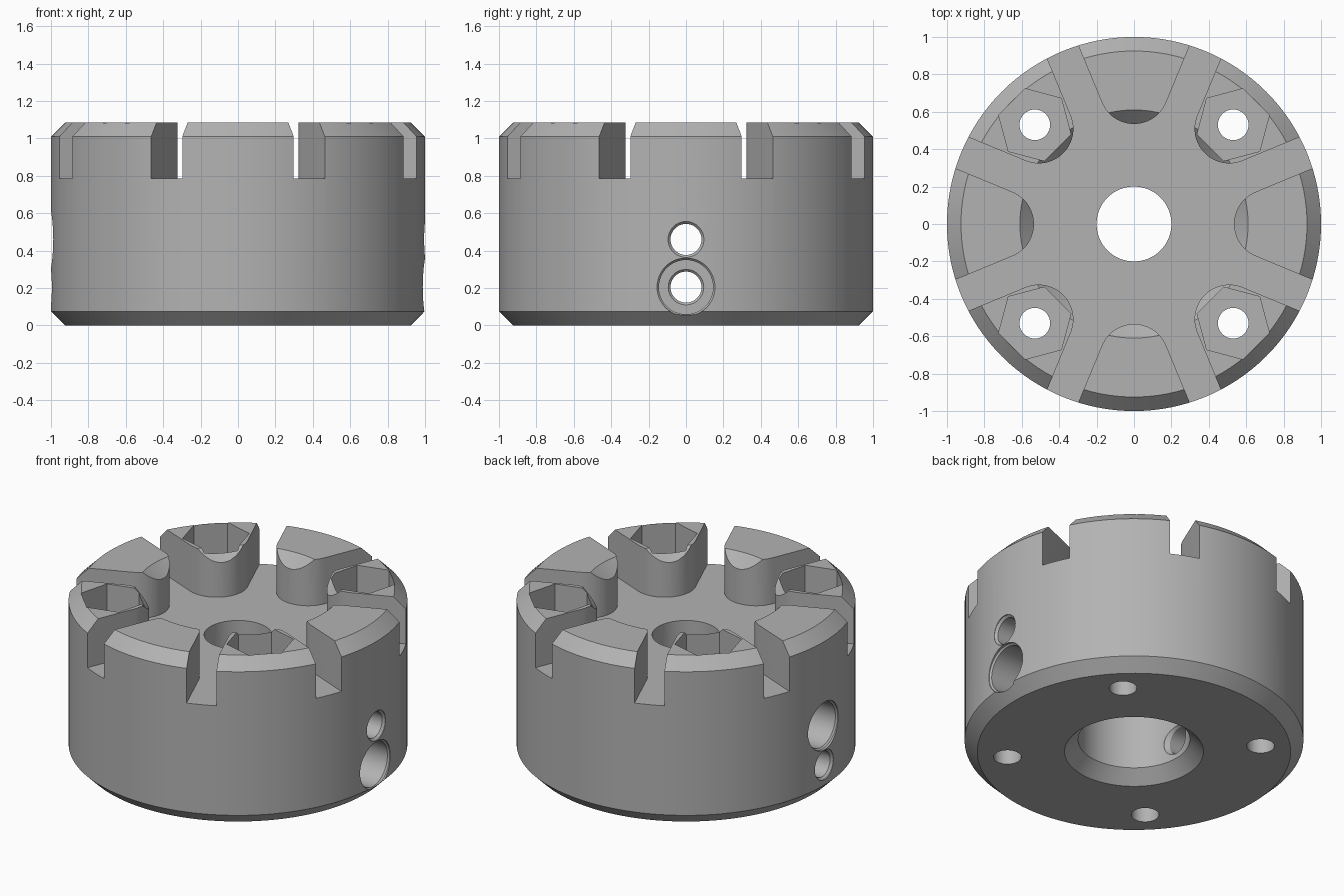
import bpy, bmesh
from math import sin, cos, pi, radians
from mathutils import Matrix, Vector

cube = bpy.data.objects.get("Cube")
if cube:
    bpy.data.objects.remove(cube, do_unlink=True)

steel = bpy.data.materials.new("plain_grey_metal")
steel.use_nodes = True
GREY = (0.45, 0.45, 0.45, 1)
steel.diffuse_color = GREY
steel.node_tree.nodes["Principled BSDF"].inputs["Base Color"].default_value = GREY


def finish(bm, name):
    bmesh.ops.recalc_face_normals(bm, faces=bm.faces)
    mesh = bpy.data.meshes.new(name)
    bm.to_mesh(mesh)
    bm.free()
    mesh.materials.append(steel)
    obj = bpy.data.objects.new(name, mesh)
    bpy.context.collection.objects.link(obj)
    return obj


def lathe(name, profile, segments, closed):
    """Revolve (radius, height) points around z."""
    bm = bmesh.new()
    rings = []
    for i in range(segments):
        a = 2 * pi * i / segments
        rings.append([bm.verts.new((r * cos(a), r * sin(a), h)) for r, h in profile])
    count = len(profile)
    for i in range(segments):
        p, q = rings[i], rings[(i + 1) % segments]
        for j in range(count if closed else count - 1):
            k = (j + 1) % count
            bm.faces.new((p[j], q[j], q[k], p[k]))
    bmesh.ops.remove_doubles(bm, verts=bm.verts, dist=1e-5)
    return finish(bm, name)


def prism(name, outline, low, high):
    """Extrude a flat outline upward."""
    bm = bmesh.new()
    face = bm.faces.new([bm.verts.new((x, y, low)) for x, y in outline])
    top = bmesh.ops.extrude_face_region(bm, geom=[face])["geom"]
    bmesh.ops.translate(bm, vec=(0, 0, high - low),
                        verts=[v for v in top if isinstance(v, bmesh.types.BMVert)])
    return finish(bm, name)


def circle(cx, cy, r, sides, start=0.0):
    return [(cx + r * cos(start + 2 * pi * i / sides),
             cy + r * sin(start + 2 * pi * i / sides)) for i in range(sides)]


def cut(target, cutter):
    cutter.hide_render = True
    mod = target.modifiers.new("cut", 'BOOLEAN')
    mod.operation = 'DIFFERENCE'
    mod.solver = 'EXACT'
    mod.object = cutter
    bpy.context.view_layer.objects.active = target
    bpy.ops.object.modifier_apply(modifier=mod.name)
    bpy.data.objects.remove(cutter, do_unlink=True)


# Chamfered round body with stepped bore and conical recess in the top
FLOOR, TOP = 0.785, 1.085
body = lathe("slotted_clamp_body", [
    (0.2, 0.58), (0.33, 0.58), (0.33, 0.08), (0.41, 0), (0.925, 0), (1, 0.075),
    (1, 1.01), (0.925, TOP), (0.61, TOP), (0.31, FLOOR), (0.2, FLOOR)], 128, True)

# Star-shaped cut: parallel slots between eight lugs with rounded inner ends
HALF_SLOT, TIP = 0.09, 0.535
wedge = pi / 8
apex = HALF_SLOT / sin(wedge)
centre = (TIP - apex * sin(wedge)) / (1 - sin(wedge))
tip_radius = centre - TIP
star = []
for lug in range(8):
    turn = Matrix.Rotation(lug * pi / 4, 2)
    reach = 1.3
    far = (apex + reach * cos(wedge), reach * sin(wedge))
    points = [(far[0], -far[1])]
    span = pi / 2 - wedge
    for i in range(25):
        a = pi + span - 2 * span * i / 24
        points.append((centre + tip_radius * cos(a), tip_radius * sin(a)))
    points.append(far)
    star += [tuple(turn @ Vector(p)) for p in points]
cut(body, prism("slot_cutter", star, FLOOR, 1.4))

# Hexagonal sockets and bolt holes in the four diagonal lugs
for k in range(4):
    a = radians(45 + 90 * k)
    x, y = 0.75 * cos(a), 0.75 * sin(a)
    cut(body, prism("bolt_hole_cutter", circle(x, y, 0.082, 32), -0.2, 1.3))
    cut(body, prism("hex_socket_cutter", circle(x, y, 0.2, 6, a + pi / 2), FLOOR, 1.3))

# Two opposed cross holes, each counterbored on one side
cross_hole = [
    (0, -1.2), (0.096, -1.2), (0.096, -0.994), (0.083, -0.98),
    (0.083, -0.345), (0.1, -0.32), (0.1, 0.32), (0.083, 0.345),
    (0.083, 0.6), (0.095, 0.612), (0.145, 0.612), (0.145, 0.975),
    (0.155, 0.985), (0.155, 1.2), (0, 1.2)]
for side, height in ((1, 0.205), (-1, 0.46)):
    cutter = lathe("cross_hole_cutter", cross_hole, 48, False)
    cutter.data.transform(Matrix.Translation((0, 0, height))
                          @ Matrix.Rotation(side * pi / 2, 4, 'Y'))
    cut(body, cutter)

# Smooth round walls, crisp machined edges
bpy.ops.object.select_all(action='DESELECT')
body.select_set(True)
bpy.context.view_layer.objects.active = body
bpy.ops.object.shade_smooth_by_angle(angle=radians(25))
